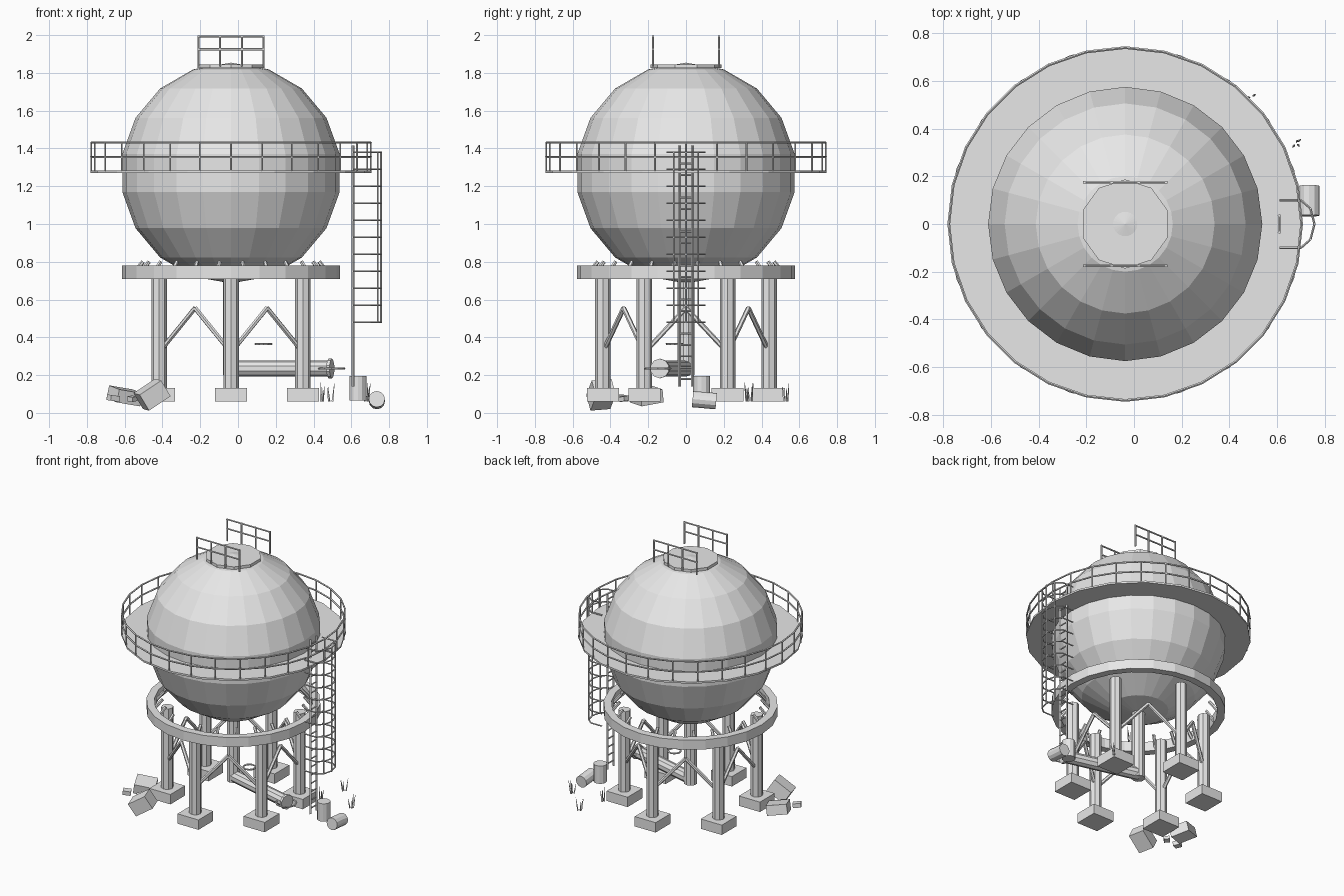
import bpy, bmesh, random
from math import sin, cos, pi, radians
from mathutils import Vector, Matrix

if "Cube" in bpy.data.objects:
    bpy.data.objects.remove(bpy.data.objects["Cube"])

mat = bpy.data.materials.new("light_grey")
mat.use_nodes = True
GREY = (0.8, 0.8, 0.8, 1)
mat.diffuse_color = GREY
mat.node_tree.nodes["Principled BSDF"].inputs["Base Color"].default_value = GREY

CX = -0.037                      # axis of the tank
AXIS = Vector((CX, 0, 0))
random.seed(4)


def polar(r, a, z):
    return Vector((CX + r * cos(a), r * sin(a), z))


def finish(name, bm):
    mesh = bpy.data.meshes.new(name)
    bm.to_mesh(mesh)
    bm.free()
    mesh.materials.append(mat)
    obj = bpy.data.objects.new(name, mesh)
    bpy.context.collection.objects.link(obj)
    return obj


def rod(bm, a, b, r, sides=6, tip=None):
    a, b = Vector(a), Vector(b)
    d = b - a
    m = Matrix.Translation((a + b) / 2) @ d.to_track_quat('Z', 'Y').to_matrix().to_4x4()
    bmesh.ops.create_cone(bm, cap_ends=True, segments=sides, radius1=r,
                          radius2=r if tip is None else tip, depth=d.length, matrix=m)


def path(bm, pts, r, closed=False, sides=5):
    for a, b in zip(pts, pts[1:] + (pts[:1] if closed else [])):
        rod(bm, a, b, r, sides)


def box(bm, loc, size, rot=(0, 0, 0)):
    m = Matrix.Translation(loc)
    for ang, ax in zip(rot, 'XYZ'):
        m = m @ Matrix.Rotation(radians(ang), 4, ax)
    bmesh.ops.create_cube(bm, size=1, matrix=m @ Matrix.Diagonal((*size, 1)))


def circle(c, r, n):
    return [Vector(c) + Vector((r * cos(2 * pi * i / n), r * sin(2 * pi * i / n), 0)) for i in range(n)]


def annulus(name, r_in, r_out, z0, z1, n):
    bm = bmesh.new()
    loops = [[bm.verts.new(p) for p in circle((CX, 0, z), r, n)]
             for r, z in ((r_out, z0), (r_out, z1), (r_in, z1), (r_in, z0))]
    for k in range(4):
        a, b = loops[k], loops[(k + 1) % 4]
        for i in range(n):
            j = (i + 1) % n
            bm.faces.new((a[i], a[j], b[j], b[i]))
    return finish(name, bm)


# Spherical tank with its outlet pipe
bm = bmesh.new()
bmesh.ops.create_uvsphere(bm, u_segments=24, v_segments=9, radius=0.584,
                          matrix=Matrix.Translation((CX, 0, 1.27)))
finish("tank", bm)

# Walkway around the equator
annulus("walkway", 0.55, 0.745, 1.27, 1.283, 20)
bm = bmesh.new()
N = 28
for z in (1.355, 1.43):
    path(bm, circle((CX, 0, z), 0.74, N), 0.006, True)
for p in circle((CX, 0, 1.28), 0.74, N):
    rod(bm, p, p + Vector((0, 0, 0.15)), 0.005)
finish("walkway_railing", bm)

# Top hatch platform and its two railings
bm = bmesh.new()
rod(bm, (CX, 0, 1.825), (CX, 0, 1.845), 0.187, 10)
finish("top_platform", bm)
bm = bmesh.new()
for y in (-0.175, 0.175):
    for z in (1.925, 1.993):
        rod(bm, (CX - 0.177, y, z), (CX + 0.177, y, z), 0.006)
    for i in range(4):
        x = CX - 0.172 + i * 0.1147
        rod(bm, (x, y, 1.835), (x, y, 1.998), 0.006)
finish("top_railing", bm)

# Support ring with inclined struts
annulus("support_ring", 0.525, 0.578, 0.71, 0.78, 24)
bm = bmesh.new()
for i in range(24):
    a = (i + 0.5) * pi / 12
    rod(bm, polar(0.535, a, 0.72), polar(0.47, a, 0.80), 0.011, 6)
finish("ring_struts", bm)

# Six columns, footings and braces
cols, foots, braces = bmesh.new(), bmesh.new(), bmesh.new()
for i in range(6):
    a, b = pi / 6 + i * pi / 3, pi / 2 + i * pi / 3
    p, q = polar(0.44, a, 0), polar(0.44, b, 0)
    rod(cols, p + Vector((0, 0, 0.12)), p + Vector((0, 0, 0.72)), 0.041, 8)
    box(foots, p + Vector((0, 0, 0.096)), (0.17, 0.17, 0.072))
    apex = (p + q) / 2 + Vector((0, 0, 0.555))
    for foot in (p, q):
        rod(braces, foot + Vector((0, 0, 0.32)), apex, 0.013, 6)
finish("columns", cols)
finish("footings", foots)
finish("braces", braces)

# Outlet pipework with hand wheels
bm = bmesh.new()
start, end = Vector((CX, 0, 0.235)), Vector((0.48, -0.135, 0.235))
along = (end - start).normalized()
rod(bm, (CX, 0, 0.2), (CX, 0, 0.72), 0.045, 10)
rod(bm, start, end, 0.043, 10)
rod(bm, end, end + along * 0.018, 0.052, 10)
finish("outlet_pipe", bm)
bm = bmesh.new()
for c, r in (((0.135, -0.06, 0.365), 0.042), ((0.495, -0.15, 0.235), 0.068)):
    path(bm, circle(c, r, 12), 0.006, True)
finish("hand_wheels", bm)

# Ladder
bm = bmesh.new()
for y in (-0.035, 0.035):
    rod(bm, (0.61, y, 0.14), (0.61, y, 1.415), 0.008, 4)
for i in range(21):
    z = 0.18 + i * 0.06
    rod(bm, (0.61, -0.035, z), (0.61, 0.035, z), 0.005)
finish("ladder", bm)

# Safety cage
bm = bmesh.new()
half = [(0.61, 0.1), (0.70, 0.1), (0.74, 0.065)]
outline = half + [(0.757, 0)] + [(x, -y) for x, y in reversed(half)]
for i in range(11):
    path(bm, [Vector((x, y, 0.48 + i * 0.09)) for x, y in outline], 0.005)
for x, y in outline[2:5]:
    rod(bm, (x, y, 0.475), (x, y, 1.385), 0.005)
finish("ladder_cage", bm)

# Barrels
bm = bmesh.new()
rod(bm, (0.635, 0.083, 0.065), (0.635, 0.083, 0.195), 0.045, 12)
finish("standing_barrel", bm)
bm = bmesh.new()
rod(bm, (0.735, 0.035, 0.073), (0.735, 0.16, 0.062), 0.043, 12)
finish("fallen_barrel", bm)

# Crates and rubble
bm = bmesh.new()
box(bm, (-0.455, -0.45, 0.096), (0.14, 0.11, 0.10), (15, -30, 20))
box(bm, (-0.60, -0.21, 0.09), (0.14, 0.13, 0.07), (5, 12, 25))
box(bm, (-0.66, -0.34, 0.078), (0.055, 0.045, 0.03), (0, 8, 30))
box(bm, (-0.56, -0.33, 0.075), (0.04, 0.04, 0.025), (10, 0, 50))
finish("rubble", bm)

# Grass tufts
bm = bmesh.new()
for x, y in ((0.49, 0.53), (0.68, 0.34), (0.44, 0.33)):
    for k in range(4):
        dx, dy = random.uniform(-0.012, 0.012), random.uniform(-0.012, 0.012)
        rod(bm, (x + dx, y + dy, 0.06),
            (x + 2 * dx, y + 2 * dy, random.uniform(0.12, 0.165)), 0.006, 3, 0.001)
finish("grass_tufts", bm)
